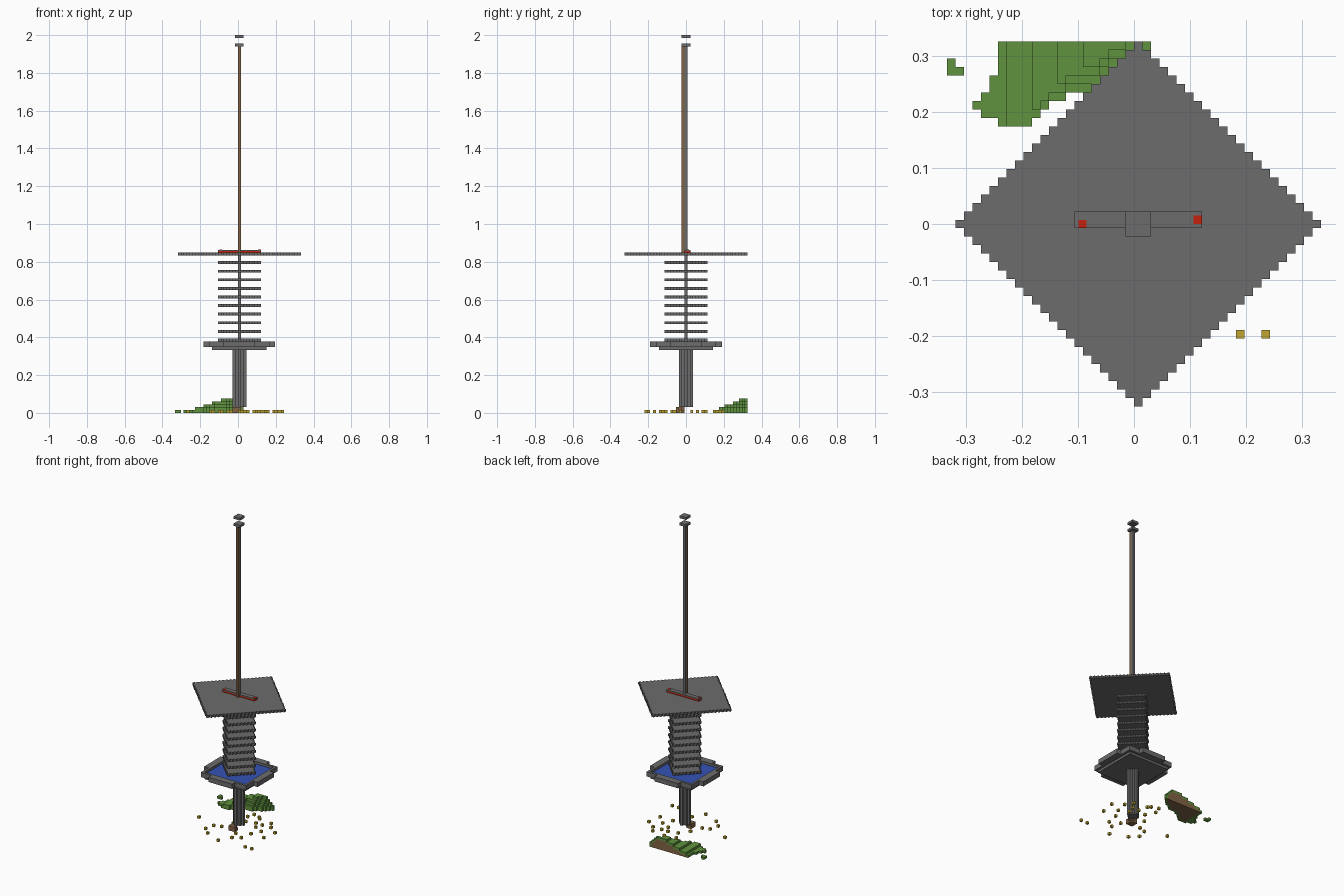
import bpy
import bmesh
from mathutils import Vector

if "Cube" in bpy.data.objects:
    bpy.data.objects.remove(bpy.data.objects["Cube"])

V = 2 / 132                                   # block edge length
CX, CY = 22, 21                               # tower axis in block coordinates
ORIGIN = Vector((-22 * V, -21.5 * V, 0))


def material(name, rgb):
    m = bpy.data.materials.new(name)
    m.use_nodes = True
    colour = (*rgb, 1)
    m.diffuse_color = colour
    m.node_tree.nodes["Principled BSDF"].inputs["Base Color"].default_value = colour
    return m


STONE = material("stone grey", (0.15, 0.15, 0.15))
GRASS = material("grass green", (0.12, 0.29, 0.05))
DIRT = material("dirt brown", (0.22, 0.125, 0.06))
GOLD = material("straw yellow", (0.52, 0.38, 0.03))
WATER = material("water blue", (0.035, 0.085, 0.46))
RED = material("signal red", (0.55, 0.015, 0.004))

DIRECTIONS = [Vector(d) for d in
              ((1, 0, 0), (-1, 0, 0), (0, 1, 0), (0, -1, 0), (0, 0, 1), (0, 0, -1))]


def blocks(name, cells, mats):
    """Build the outer skin of a set of blocks; cells maps (i, j, k) to a material slot."""
    bm = bmesh.new()
    corners = {}

    def corner(p):
        key = tuple(round(c) for c in p)
        if key not in corners:
            corners[key] = bm.verts.new(ORIGIN + Vector(key) * V)
        return corners[key]

    half = Vector((0.5, 0.5, 0.5))
    for cell, slot in cells.items():
        for d in DIRECTIONS:
            if tuple(int(c + n) for c, n in zip(cell, d)) in cells:
                continue
            u = Vector((d.y, d.z, d.x))
            w = d.cross(u)
            mid = Vector(cell) + half + d / 2
            quad = [mid + (u * a + w * b) / 2
                    for a, b in ((-1, -1), (1, -1), (1, 1), (-1, 1))]
            bm.faces.new([corner(p) for p in quad]).material_index = slot
    mesh = bpy.data.meshes.new(name)
    bm.to_mesh(mesh)
    bm.free()
    for m in mats:
        mesh.materials.append(m)
    ob = bpy.data.objects.new(name, mesh)
    bpy.context.collection.objects.link(ob)
    return ob


def shape(radius, levels, inside):
    r = range(-radius, radius + 1)
    return {(CX + a, CY + b, k): 0 for k in levels for a in r for b in r
            if inside(abs(a), abs(b))}


def diamond(radius, levels):
    return shape(radius, levels, lambda a, b: a + b <= radius)


def square(radius, levels):
    return shape(radius, levels, lambda a, b: True)


def box(name, lo, hi, mat):
    bpy.ops.mesh.primitive_cube_add(size=1)
    ob = bpy.context.object
    ob.name = name
    ob.location = [(p + q) / 2 for p, q in zip(lo, hi)]
    ob.scale = [q - p for p, q in zip(lo, hi)]
    ob.data.materials.append(mat)


# Lower column and its broken foot
blocks("column", diamond(2, range(2, 22)), [STONE])
blocks("column_foot", {(i, j, k): 0 for i in range(20, 23) for j in range(18, 21)
                       for k in range(2) if i + j + k < 42}, [DIRT])

# Pool: floor, wall with a bump on each side, water
blocks("pool_floor", square(9, [22]), [STONE])
blocks("pool_wall", shape(12, (23, 24), lambda a, b: max(a, b) > 9 and (
    max(a, b) <= 10 or min(a, b) <= 5)), [STONE])
blocks("pool_water", square(9, [23]), [WATER])

# Stack of spaced diamond slabs on a thin core
for n in range(10):
    blocks(f"slab_{n + 1}", diamond(7, [25 + 3 * n]), [STONE])
blocks("slab_core", square(0, range(24, 55)), [STONE])

# Wide diamond roof
blocks("roof", diamond(21, [55]), [STONE])

# Cross bar with red sides and end markers
left, right, front, back = -0.106, 0.121, -V / 2, 1.5 * V
z = 56 * V
box("bar_sides", (left, front, z), (right, back, z + 0.009), RED)
box("bar_top", (left, front, z + 0.009), (right, back, z + V), STONE)
box("bar_marker_right", (-0.099, front, z + V), (-0.085, V / 2, z + V + 0.001), RED)
box("bar_marker_left", (0.106, 0, z + V), (right, V, z + V + 0.001), RED)

# Mast with wooden front, cap and floating tip
blocks("mast_core", square(0, range(56, 128)), [STONE])
blocks("mast_front", {(CX, CY - 1, k): 0 for k in range(56, 128)}, [DIRT])
blocks("mast_cap", square(1, [128]), [STONE])
blocks("mast_tip", square(1, [131]), [STONE])

# Grassy mound, cut off flat at the back: first and last column of each row
rows = [(6, 9), (4, 10), (3, 11), (4, 13), (5, 17),
        (5, 18), (6, 20), (6, 21), (6, 22), (6, 23)]
height = {}
for n, (first, last) in enumerate(rows):
    for i in range(first, last + 1):
        start = next(m for m, (a, b) in enumerate(rows) if a <= i <= b)
        height[i, 33 + n] = max(1, min(5, 1 + (i - 4) // 3, 2 + n - start))
mound = {}
for (i, j), h in height.items():
    for k in range(h):
        open_side = any(height.get(s, 0) <= k for s in ((i - 1, j), (i + 1, j), (i, j - 1)))
        mound[i, j, k] = 0 if k == h - 1 or open_side else 1
blocks("mound", mound, [GRASS, DIRT])
blocks("grass_tuft", {(0, 39, 0): 0, (0, 40, 0): 0, (1, 39, 0): 0}, [GRASS])

# Scattered straw blocks around the foot
spots = [(34, 8), (37, 8), (4, 20), (15, 10), (13, 17), (16, 18), (22, 7),
         (25, 12), (29, 19), (35, 19), (36, 25), (30, 31), (23, 33), (19, 31),
         (20, 34), (24, 32), (27, 25), (25, 28), (28, 28), (31, 23), (18, 23),
         (24, 16), (12, 13), (28, 14), (21, 27), (32, 28)]
blocks("straw_blocks", {(i, j, 0): 0 for i, j in spots}, [GOLD])
